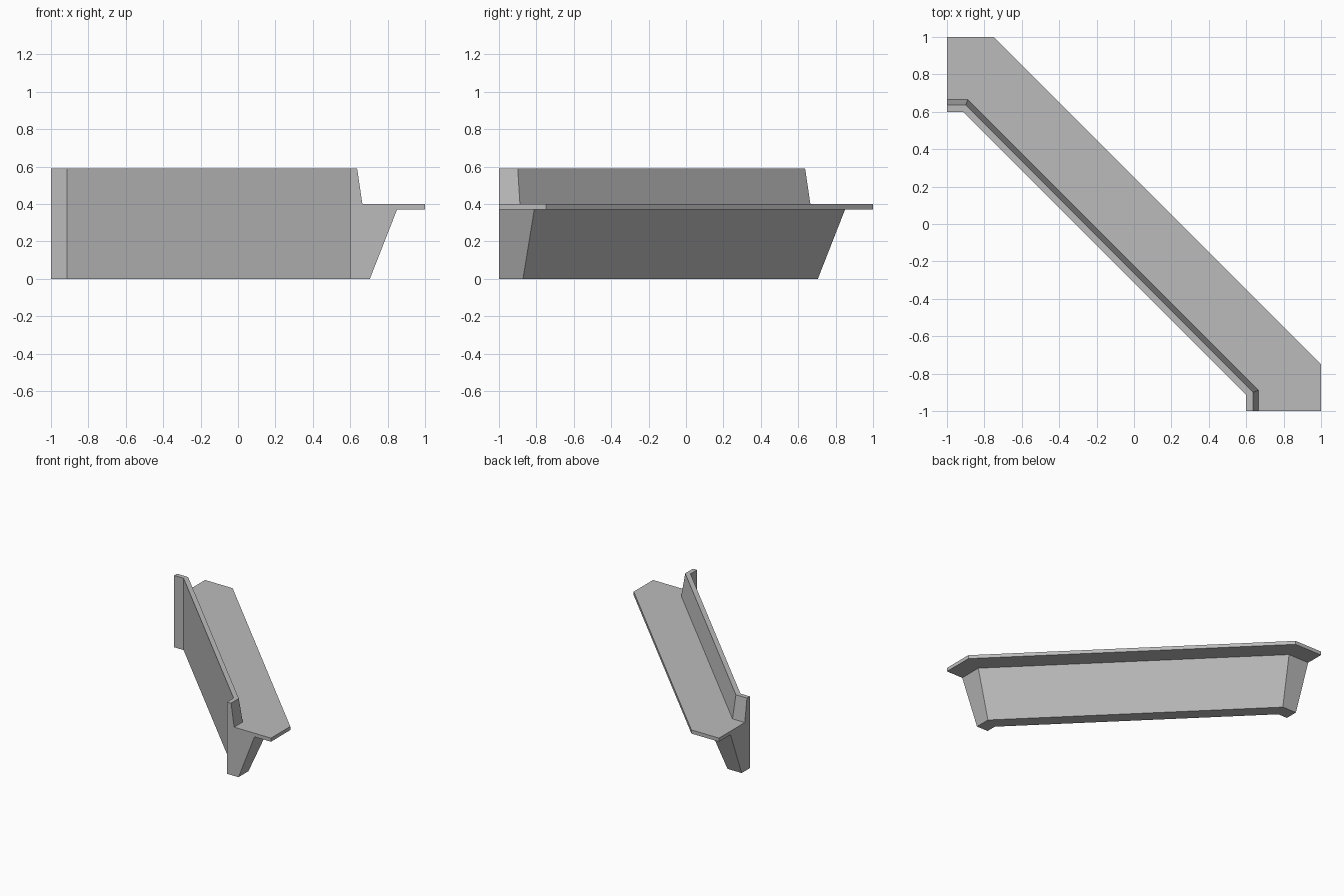
import bpy, bmesh, math

if "Cube" in bpy.data.objects:
    bpy.data.objects.remove(bpy.data.objects["Cube"])

# Plain grey stone/metal
grey = bpy.data.materials.new("plain_grey")
grey.diffuse_color = (0.5, 0.5, 0.5, 1)
grey.use_nodes = True
grey.node_tree.nodes["Principled BSDF"].inputs["Base Color"].default_value = grey.diffuse_color

# Cross-section of wall, ledge and tapered base: (offset x, height z)
profile = [(0.60, 0), (0.705, 0), (0.85, 0.37), (1, 0.37),
           (1, 0.40), (0.665, 0.40), (0.637, 0.59), (0.60, 0.59)]


def corner(x):
    """Mitre position where the short end meets the diagonal run."""
    return -0.915 + math.tan(math.radians(22.5)) * (x - 0.6)


# Four stations along the path: short end, diagonal, mirrored short end
stations = [lambda x: (x, -1), lambda x: (x, corner(x)),
            lambda x: (corner(x), x), lambda x: (-1, x)]

bm = bmesh.new()
rings = [[bm.verts.new((*place(x), z)) for x, z in profile] for place in stations]

# Side faces between stations, then end caps
n = len(profile)
for a, b in zip(rings, rings[1:]):
    for i in range(n):
        j = (i + 1) % n
        bm.faces.new((a[i], a[j], b[j], b[i]))
bm.faces.new(rings[0])
bm.faces.new(rings[-1])
bmesh.ops.recalc_face_normals(bm, faces=bm.faces)

mesh = bpy.data.meshes.new("diagonal_ledge_wall")
bm.to_mesh(mesh)
bm.free()
mesh.materials.append(grey)
wall = bpy.data.objects.new("diagonal_ledge_wall", mesh)
bpy.context.collection.objects.link(wall)
